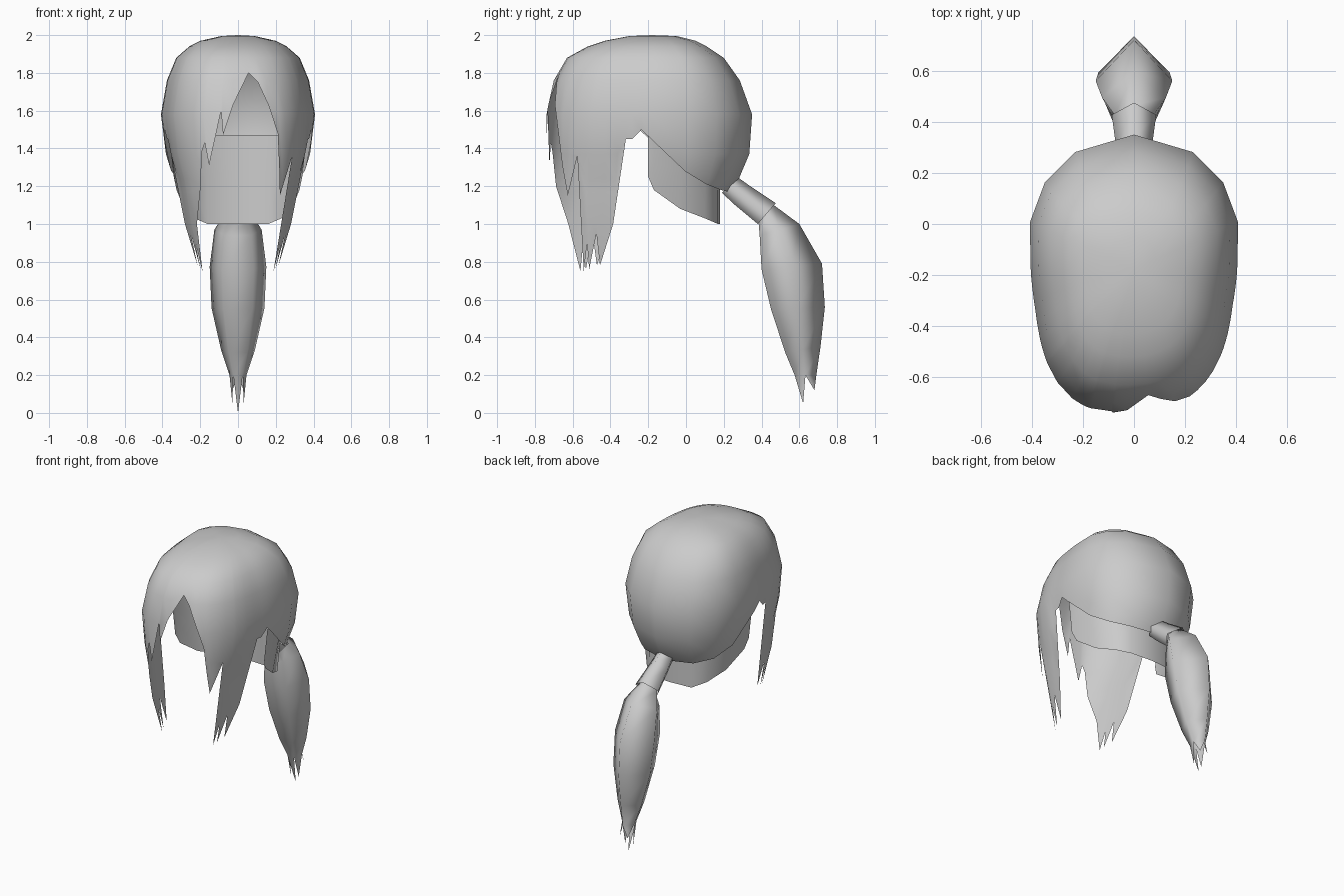
import bpy, math

if "Cube" in bpy.data.objects:
    bpy.data.objects.remove(bpy.data.objects["Cube"])

mat = bpy.data.materials.new("hair_grey")
mat.diffuse_color = (0.6, 0.6, 0.6, 1)
mat.use_nodes = True
mat.node_tree.nodes["Principled BSDF"].inputs["Base Color"].default_value = mat.diffuse_color


def make(name, verts, faces, angle=60):
    """Mesh object from points; merges repeated corners and shades smooth."""
    lookup, unique, remap = {}, [], []
    for v in verts:
        key = tuple(round(c, 4) for c in v)
        if key not in lookup:
            lookup[key] = len(unique)
            unique.append(key)
        remap.append(lookup[key])
    clean = []
    for f in faces:
        g = list(dict.fromkeys(remap[i] for i in f))
        if len(g) > 2:
            clean.append(g)
    me = bpy.data.meshes.new(name)
    me.from_pydata(unique, [], clean)
    me.validate()
    me.materials.append(mat)
    ob = bpy.data.objects.new(name, me)
    bpy.context.collection.objects.link(ob)
    bpy.ops.object.select_all(action='DESELECT')
    bpy.context.view_layer.objects.active = ob
    ob.select_set(True)
    bpy.ops.object.shade_smooth_by_angle(angle=math.radians(angle))
    return ob


def grid(cols, rows, closed):
    """Quads of a column-major grid."""
    n = cols if closed else cols - 1
    return [(c * rows + r, c * rows + r + 1,
             (c + 1) % cols * rows + r + 1, (c + 1) % cols * rows + r)
            for c in range(n) for r in range(rows - 1)]


# Hair shell: height, half width, front y, back y
RINGS = [(2.0, 0.0, -.18, -.18), (1.995, .09, -.30, -.05), (1.97, .2, -.43, .05),
         (1.94, .26, -.52, .11), (1.88, .33, -.63, .2), (1.76, .38, -.70, .285),
         (1.58, .412, -.74, .35), (1.37, .385, -.74, .335), (1.24, .345, -.75, .28),
         (1.17, .33, -.76, .23), (1.0, .30, -.77, .2), (.75, .23, -.765, .2)]


def shell_point(phi, z):
    """Point on the hair surface at an angle (0 = front) and height."""
    for a, b in zip(RINGS, RINGS[1:]):
        if z >= b[0]:
            break
    t = (a[0] - z) / (a[0] - b[0])
    hw, yf, yb = (a[i] + (b[i] - a[i]) * t for i in (1, 2, 3))
    yc = max(-.18, min(-.05, -.18 + hw * .35))
    s, c = math.sin(math.radians(phi)), math.cos(math.radians(phi))
    if c <= 0:
        return (s * hw, yc - (yb - yc) * c, z)
    # boxier and slightly narrower front, a little shallower on the right
    boxy = max(0, min(1, (z - 1.0) / .37))
    u, v = abs(s) ** .8, c ** .8
    r = 1 + boxy * ((u ** 3 + v ** 3) ** (-1 / 3) - 1)
    x = math.copysign(u, s) * hw * r * (1 - .04 * boxy * min(1, c * 3))
    y = yc - (yc - yf) * v * r
    if phi > 0:
        y += .03 * 2 * s * c * min(1, hw / .38)
    return (x, y, z)


# Lower edge as (angle, height): fringe, side locks, ear notch, nape
side = [(51, .75), (52.5, .9), (54.5, .76), (58, .95), (61, .78), (67, 1.0),
        (71, 1.45), (74, 1.45), (78, 1.5), (82, 1.45), (98, 1.28), (122, 1.21), (146, 1.18)]
right = [(5.8, 1.8), (12, 1.75), (19, 1.63), (27, 1.48), (32, 1.3), (38, 1.15), (44, 1.36)] + side
left = [(-2, 1.63), (-8, 1.47), (-9, 1.6), (-20, 1.31), (-22, 1.43), (-25, 1.38), (-31, 1.2),
        (-42, 1.0)] + [(-a, z) for a, z in side]
edge = left[::-1] + right + [(180, 1.17)]
verts = [shell_point(a, max(r[0], low)) for a, low in edge for r in RINGS]
make("hair_cap", verts, grid(len(edge), len(RINGS), True))

# Nape hair: U-shaped strip under the back of the cap (top x, y, then bottom x, y, z)
half = [(.365, -.2, .34, -.2, 1.25), (.37, -.17, .325, -.17, 1.18), (.355, -.02, .285, -.03, 1.08),
        (.28, .1, .23, .1, 1.03), (.17, .165, .16, .17, 1.0), (0, .18, 0, .18, 1.0)]
strip = half + [(-a, b, -c, d, e) for a, b, c, d, e in half[-2::-1]]
verts = []
for tx, ty, bx, by, bz in strip:
    for k in (0, .5, 1):
        verts.append((tx + (bx - tx) * k, ty + (by - ty) * k, 1.47 + (bz - 1.47) * k))
make("nape_hair", verts, [f[::-1] for f in grid(len(strip), 3, False)])

# Five-sided section: pointed at the rear, flat in front (side, rear share)
SECTION = [(0, 1), (1, .5), (.55, 0), (-.55, 0), (-1, .5)]


def tube(rings):
    """Column-major points of a tube; each ring is rear y, z, front y, z, half width."""
    return [(w * s, fy + (ry - fy) * k, fz + (rz - fz) * k)
            for s, k in SECTION for ry, rz, fy, fz, w in rings]


# Hair tie
tie = [(.27, 1.25, .19, 1.165, .06), (.34, 1.2, .26, 1.1, .07), (.475, 1.11, .38, 1.0, .087)]
make("hair_tie", tube(tie), grid(5, len(tie), True), 100)

# Ponytail with split ends
tail = [(.44, 1.12, .36, 1.03, .06), (.465, 1.1, .385, 1.0, .075), (.6, 1.0, .39, .94, .125),
        (.72, .79, .40, .76, .15), (.735, .56, .45, .55, .14), (.712, .35, .525, .32, .09),
        (.69, .2, .575, .2, .045)]
verts = tube(tail)
n = len(tail)
faces = grid(5, n, True)
tips = [(.03, .68, .12), (.03, .62, .05), (0, .63, 0), (-.03, .62, .05), (-.03, .68, .12)]
for i, tip in enumerate(tips):
    a, b = i * n + n - 1, (i + 1) % 5 * n + n - 1
    verts.append(tip)
    faces.append((a, len(verts) - 1, b))
make("ponytail", verts, faces, 120)
